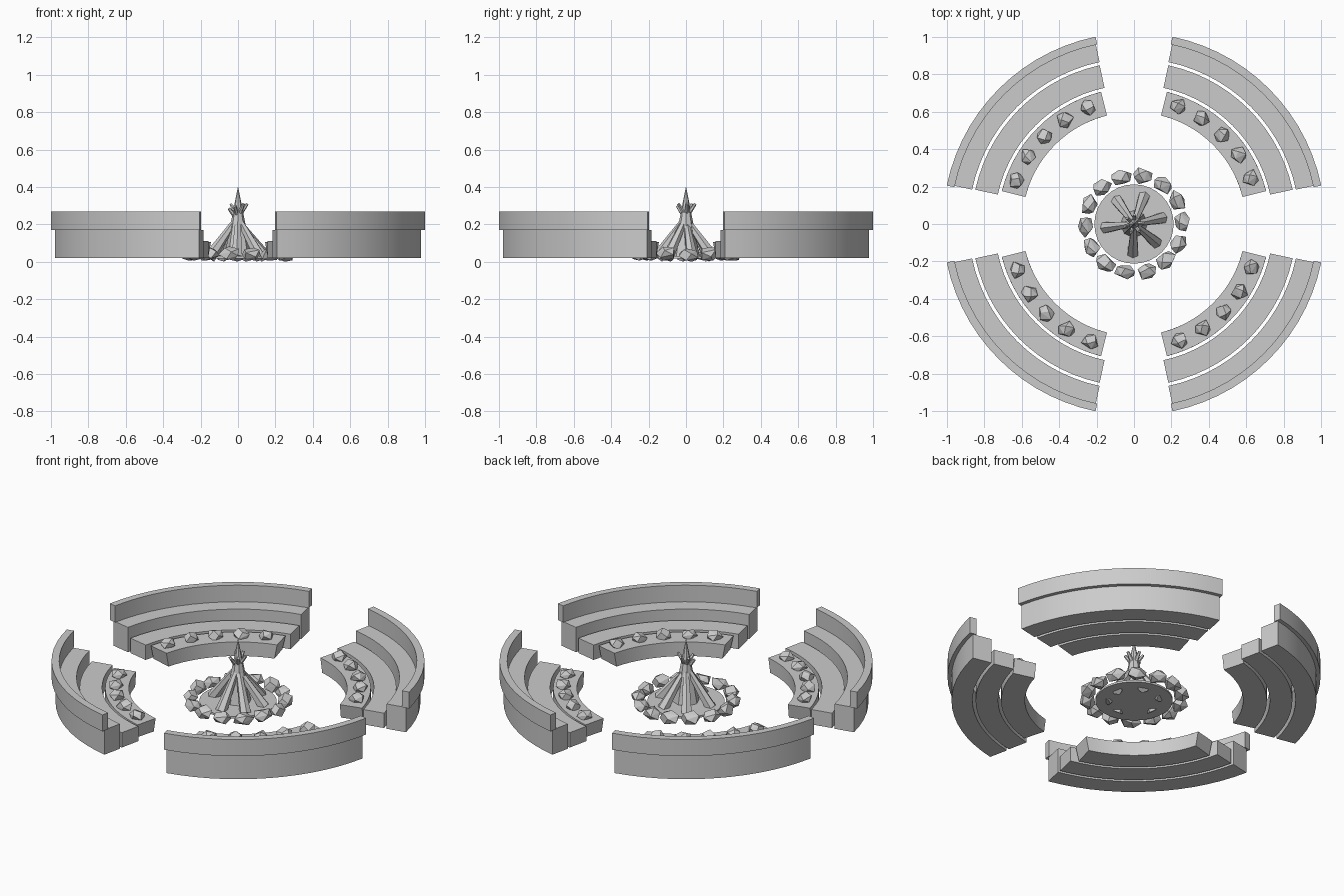
import bpy, bmesh, math, random
from mathutils import Vector, Matrix

if "Cube" in bpy.data.objects:
    bpy.data.objects.remove(bpy.data.objects["Cube"], do_unlink=True)
random.seed(4)

stone = bpy.data.materials.new("plain_grey")
stone.use_nodes = True
GREY = (0.6, 0.6, 0.6, 1)
stone.diffuse_color = GREY
stone.node_tree.nodes["Principled BSDF"].inputs["Base Color"].default_value = GREY


def finish(bm, name, smooth=False):
    bmesh.ops.recalc_face_normals(bm, faces=bm.faces)
    mesh = bpy.data.meshes.new(name)
    bm.to_mesh(mesh)
    bm.free()
    mesh.materials.append(stone)
    obj = bpy.data.objects.new(name, mesh)
    bpy.context.collection.objects.link(obj)
    if smooth:
        bpy.ops.object.select_all(action="DESELECT")
        obj.select_set(True)
        bpy.context.view_layer.objects.active = obj
        bpy.ops.object.shade_smooth_by_angle(angle=math.radians(30))
    return obj


def arc_block(name, quarter, profile, margin, flare=0, steps=14):
    """Sweep a (radius, height) profile round one quarter; flare narrows its foot."""
    bm = bmesh.new()
    low = min(z for r, z in profile)
    rings = []
    for i in range(steps + 1):
        ring = []
        for r, z in profile:
            m = margin + (flare if z == low else 0)
            a = math.radians(quarter * 90 + m + (90 - 2 * m) * i / steps)
            ring.append(bm.verts.new((r * math.cos(a), r * math.sin(a), z)))
        rings.append(ring)
    n = len(profile)
    for a, b in zip(rings, rings[1:]):
        for j in range(n):
            k = (j + 1) % n
            bm.faces.new((a[j], a[k], b[k], b[j]))
    bm.faces.new(rings[0])
    bm.faces.new(rings[-1])
    finish(bm, name, True)


def box(r1, r2, z1, z2):
    return [(r1, z1), (r2, z1), (r2, z2), (r1, z2)]


def rock(name, radius, angle, z, size):
    """Chunky boulder: the hull of a jittered, squashed ball."""
    bm = bmesh.new()
    spin = Matrix.Rotation(random.uniform(0, 6), 3, "Z")
    turn = Matrix.Rotation(angle, 3, "Z")
    centre = turn @ Vector((radius, 0, z))
    for i in range(11):
        h = 1 - 2 * (i + 0.5) / 11
        w = math.sqrt(1 - h * h)
        p = spin @ Vector((w * math.cos(i * 2.4), w * math.sin(i * 2.4), h))
        p *= random.uniform(0.9, 1.12)
        p = Vector(a * b for a, b in zip(p, size))
        bm.verts.new(centre + turn @ p)
    bmesh.ops.convex_hull(bm, input=bm.verts)
    finish(bm, name)


def log(name, foot, tip, r1, r2, sides=6):
    foot, tip = Vector(foot), Vector(tip)
    axis = tip - foot
    place = Matrix.Translation((foot + tip) / 2) @ axis.to_track_quat("Z", "Y").to_matrix().to_4x4()
    bm = bmesh.new()
    bmesh.ops.create_cone(bm, cap_ends=True, segments=sides, radius1=r1, radius2=r2,
                          depth=axis.length, matrix=place)
    finish(bm, name)


# Four curved benches, each with backrest, seat, foot step and rock planter
for q in range(4):
    arc_block(f"backrest_{q}", q, box(0.98, 1.022, 0.17, 0.27), 11.6)
    arc_block(f"seat_{q}", q, box(0.885, 1.0, 0.02, 0.17), 12)
    arc_block(f"foot_step_{q}", q, box(0.745, 0.868, 0.02, 0.11), 12.2)
    arc_block(f"planter_{q}", q, box(0.598, 0.728, 0.02, 0.105), 14, 1.5)
    for k in range(5):
        rock(f"planter_rock_{q}_{k}", 0.67, math.radians(q * 90 + 21.5 + 12 * k), 0.118,
             (0.044, 0.046, 0.036))

# Fire pit floor
bm = bmesh.new()
bmesh.ops.create_cone(bm, cap_ends=True, segments=32, radius1=0.212, radius2=0.212,
                      depth=0.012, matrix=Matrix.Translation((0, 0, 0.024)))
finish(bm, "pit_floor", True)

# Ring of boulders round the pit
for k in range(14):
    rock(f"pit_rock_{k}", 0.26, math.radians(2.5 + k * 360 / 14), 0.044,
         (0.044, 0.058, random.uniform(0.036, 0.042)))

# Leaning logs and the tall middle stake
for k, deg in enumerate((70, 12, -40, -92, -173, 126)):
    c, s = math.cos(math.radians(deg)), math.sin(math.radians(deg))
    log(f"log_{k}", (0.155 * c, 0.155 * s, 0.02),
        (-0.05 * c, -0.05 * s, random.uniform(0.27, 0.315)), 0.033, 0.008)
log("middle_stake", (0, 0, 0.02), (0, 0, 0.4), 0.075, 0.001, 8)

# Stand the lowest boulder on the ground
objs = [o for o in bpy.context.collection.objects if o.type == "MESH" and o.name.startswith("pit_rock")]
for o in objs:
    lift = min(v.co.z for v in o.data.vertices)
    for v in o.data.vertices:
        v.co.z += random.uniform(0, 0.0) + 0.006 * (o is not objs[0]) - lift
